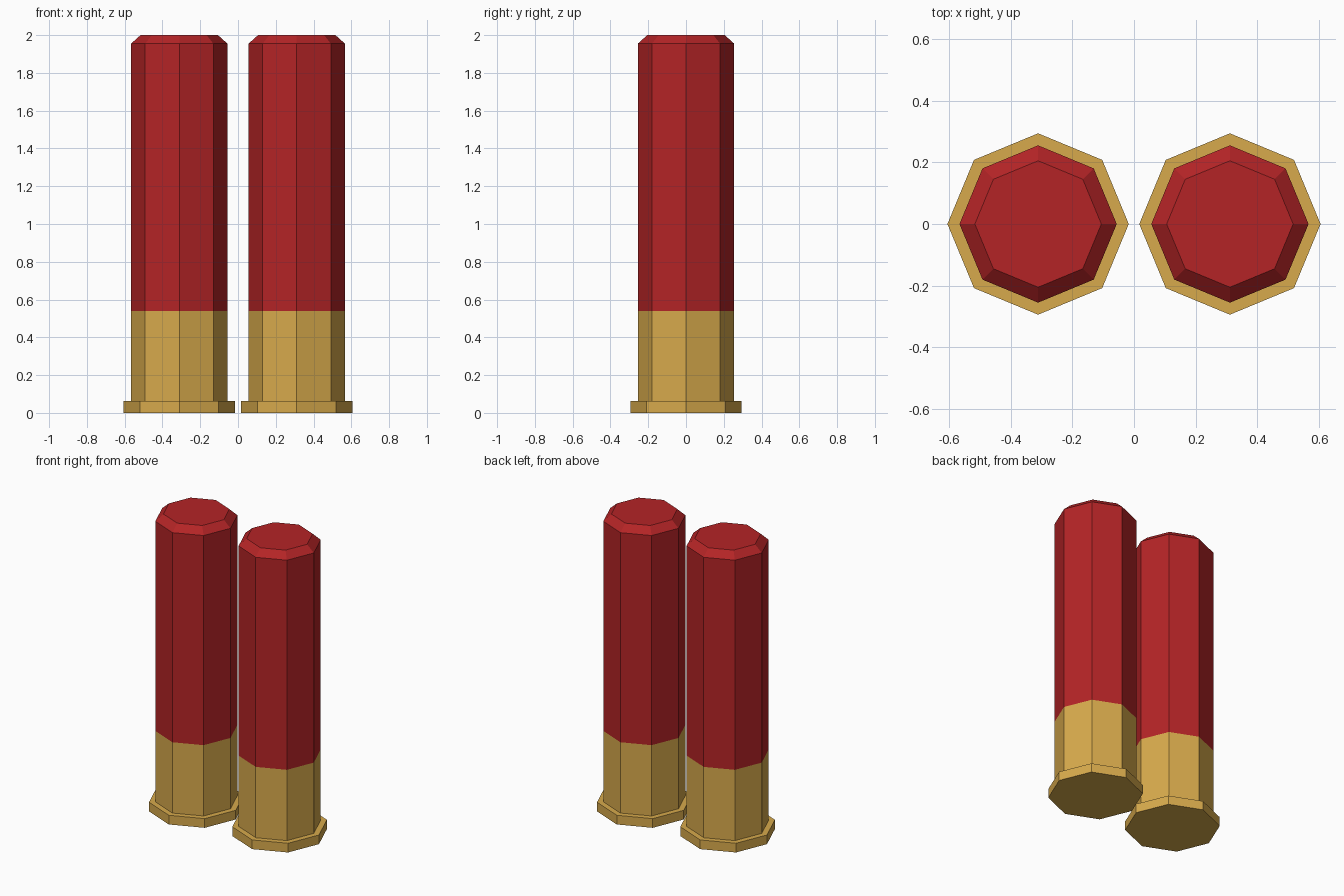
import bpy, bmesh, math

if "Cube" in bpy.data.objects:
    bpy.data.objects.remove(bpy.data.objects["Cube"])

SIDES = 8
# (radius, z) outline from base to crimped top
PROFILE = [(0.294, 0.0), (0.294, 0.062), (0.255, 0.062),
           (0.255, 0.54), (0.255, 1.955), (0.205, 2.0)]
BRASS_TOP = 0.54


def material(name, colour):
    m = bpy.data.materials.new(name)
    m.diffuse_color = (*colour, 1.0)
    m.use_nodes = True
    m.node_tree.nodes["Principled BSDF"].inputs["Base Color"].default_value = m.diffuse_color
    return m


brass = material("brass", (0.680, 0.402, 0.072))
red = material("red_plastic", (0.456, 0.0176, 0.0194))


def cartridge(name, x):
    bm = bmesh.new()
    # stacked octagonal rings, a corner pointing along +x
    rings = []
    for r, z in PROFILE:
        angles = [2 * math.pi * i / SIDES for i in range(SIDES)]
        rings.append([bm.verts.new((r * math.cos(a), r * math.sin(a), z)) for a in angles])
    for low, high in zip(rings, rings[1:]):
        for i in range(SIDES):
            j = (i + 1) % SIDES
            bm.faces.new((low[i], low[j], high[j], high[i]))
    # base and top caps
    bm.faces.new(rings[0][::-1])
    bm.faces.new(rings[-1])
    # brass head below, red hull above
    for f in bm.faces:
        f.material_index = int(f.calc_center_median().z > BRASS_TOP)
    mesh = bpy.data.meshes.new(name)
    bm.to_mesh(mesh)
    bm.free()
    mesh.materials.append(brass)
    mesh.materials.append(red)
    obj = bpy.data.objects.new(name, mesh)
    obj.location.x = x
    bpy.context.collection.objects.link(obj)


cartridge("left_cartridge", -0.311)
cartridge("right_cartridge", 0.311)
